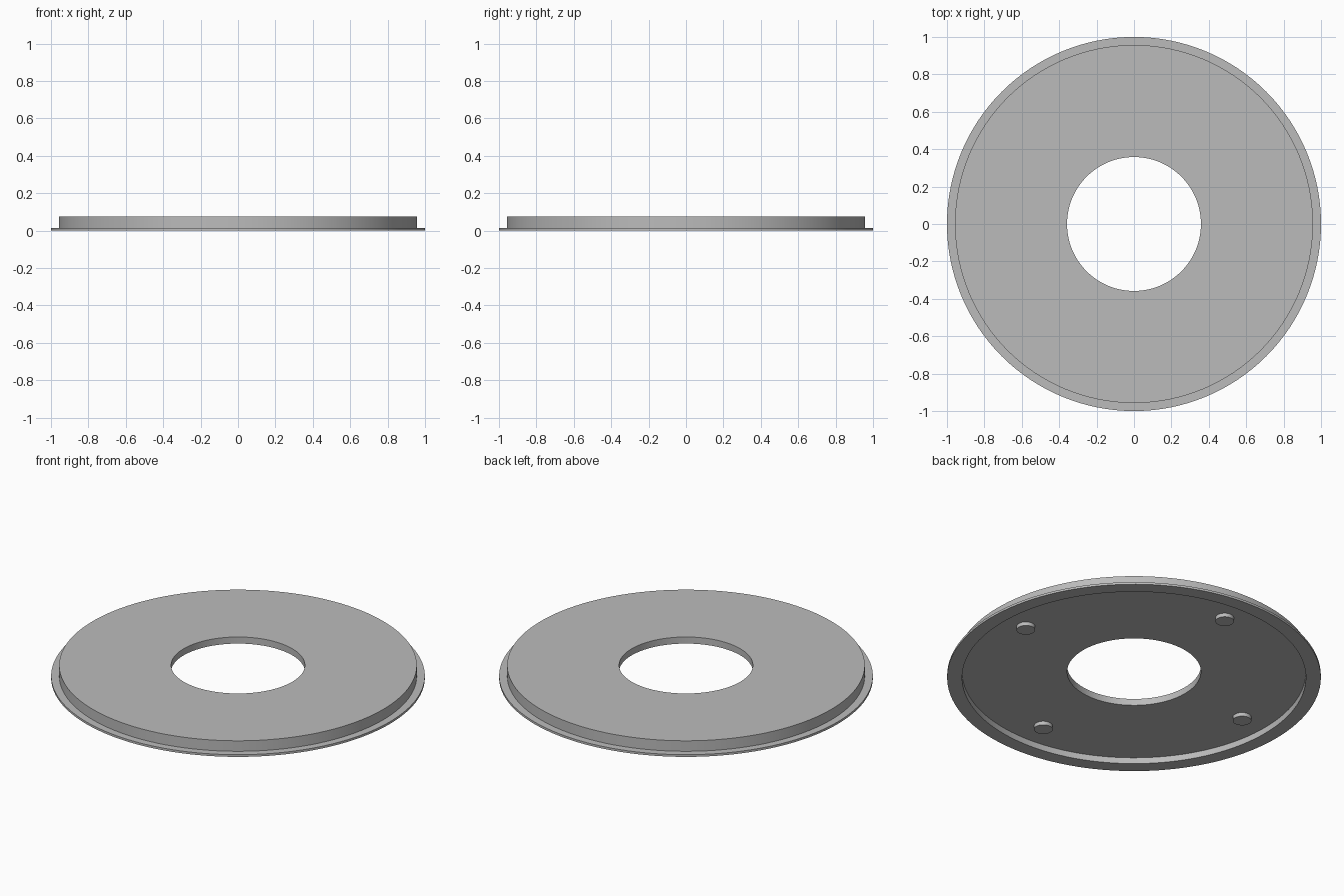
import bpy
import math

cube = bpy.data.objects.get("Cube")
if cube:
    bpy.data.objects.remove(cube)

SEGMENTS = 128
OUTER, BODY, RECESS, BORE = 1.0, 0.957, 0.92, 0.358
TOP, FLANGE, CEILING = 0.075, 0.013, 0.036
FOOT_RADIUS, FOOT_CIRCLE, FOOT_HEIGHT = 0.05, 0.755, 0.022

grey = bpy.data.materials.new("plain grey")
grey.use_nodes = True
colour = (0.5, 0.5, 0.5, 1)
grey.diffuse_color = colour
grey.node_tree.nodes["Principled BSDF"].inputs["Base Color"].default_value = colour


def finish(obj, name):
    obj.name = name
    obj.data.materials.append(grey)
    bpy.ops.object.select_all(action="DESELECT")
    obj.select_set(True)
    bpy.context.view_layer.objects.active = obj
    bpy.ops.object.shade_smooth_by_angle(angle=math.radians(30))


def lathe(name, profile):
    """Spin a closed (radius, height) profile around the z axis."""
    n = len(profile)
    verts, faces = [], []
    for i in range(SEGMENTS):
        a = math.tau * i / SEGMENTS
        verts += [(r * math.cos(a), r * math.sin(a), z) for r, z in profile]
        j = (i + 1) % SEGMENTS
        for k in range(n):
            m = (k + 1) % n
            faces.append((i * n + k, j * n + k, j * n + m, i * n + m))
    mesh = bpy.data.meshes.new(name)
    mesh.from_pydata(verts, [], faces)
    obj = bpy.data.objects.new(name, mesh)
    bpy.context.collection.objects.link(obj)
    finish(obj, name)


# Flanged ring plate, hollowed underneath
lathe("ring_plate", [
    (RECESS, 0), (OUTER, 0), (OUTER, FLANGE), (BODY, FLANGE),
    (BODY, TOP), (BORE, TOP), (BORE, CEILING), (RECESS, CEILING),
])

# Four small round feet under the plate, sunk slightly into it
for i in range(4):
    a = math.tau * i / 4
    bpy.ops.mesh.primitive_cylinder_add(
        vertices=32, radius=FOOT_RADIUS, depth=FOOT_HEIGHT + 0.01,
        location=(FOOT_CIRCLE * math.cos(a), FOOT_CIRCLE * math.sin(a),
                  CEILING + 0.005 - FOOT_HEIGHT / 2))
    finish(bpy.context.object, f"foot_{i + 1}")
